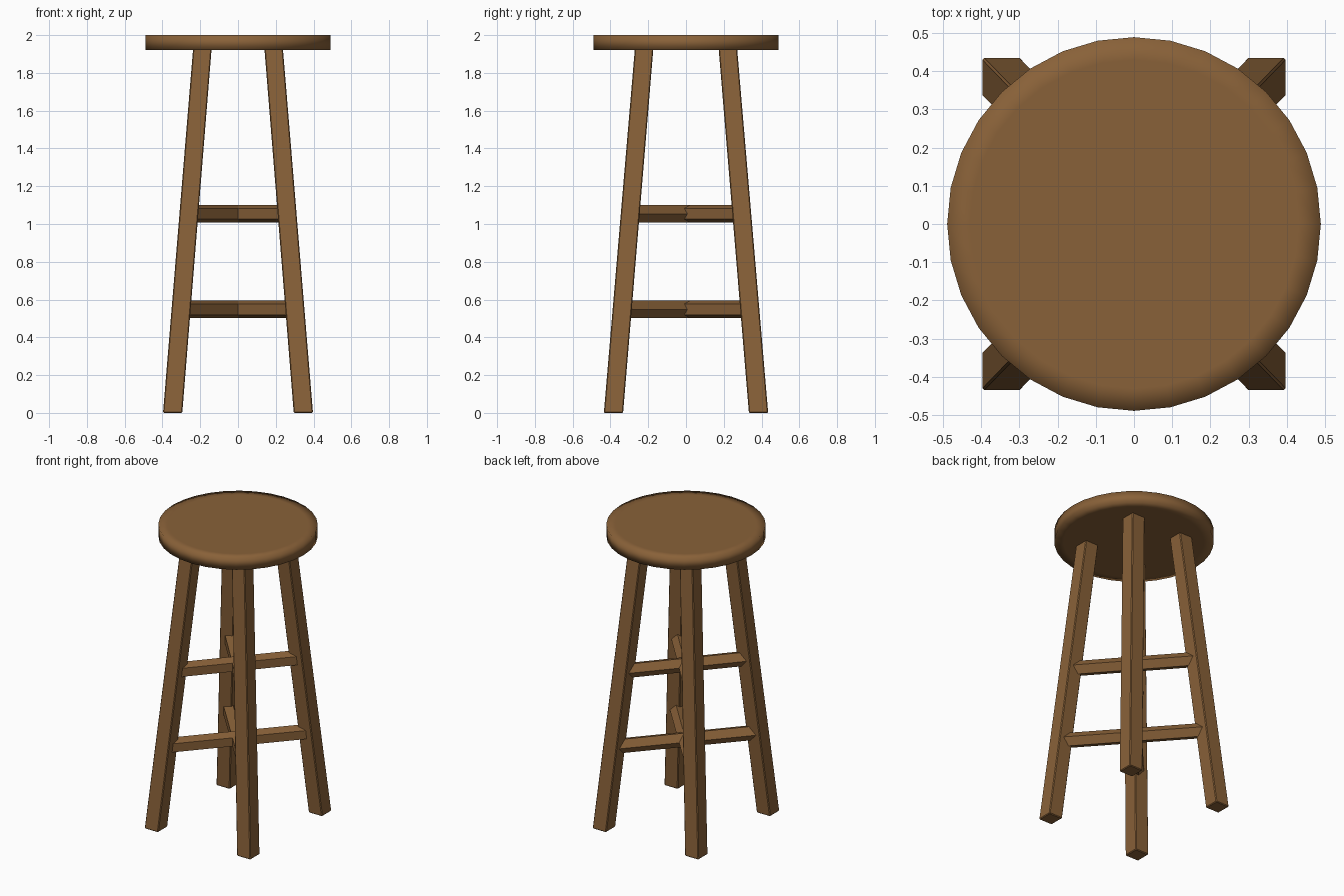
import bpy, bmesh
from math import pi, cos, sin
from mathutils import Vector

if "Cube" in bpy.data.objects:
    bpy.data.objects.remove(bpy.data.objects["Cube"])

wood = bpy.data.materials.new("wood")
wood.diffuse_color = (0.25, 0.12, 0.04, 1)
wood.use_nodes = True
wood.node_tree.nodes["Principled BSDF"].inputs["Base Color"].default_value = wood.diffuse_color


def finish(name, bm, smooth=False):
    bmesh.ops.recalc_face_normals(bm, faces=bm.faces)
    for f in bm.faces:
        f.smooth = smooth
    me = bpy.data.meshes.new(name)
    bm.to_mesh(me)
    bm.free()
    me.materials.append(wood)
    ob = bpy.data.objects.new(name, me)
    bpy.context.collection.objects.link(ob)
    return ob


def loft(bm, rings):
    """Bridge successive rings of points and cap both ends."""
    rows = [[bm.verts.new(p) for p in r] for r in rings]
    n = len(rows[0])
    for a, b in zip(rows, rows[1:]):
        for i in range(n):
            j = (i + 1) % n
            bm.faces.new((a[i], a[j], b[j], b[i]))
    bm.faces.new(rows[0])
    bm.faces.new(rows[-1])


# Seat: 32-sided disc, softly shaded rim
bm = bmesh.new()
loft(bm, [[(r * cos(2 * pi * i / 32), r * sin(2 * pi * i / 32), z) for i in range(32)]
          for r, z in ((0.43, 1.92), (0.489, 1.92), (0.489, 2.0), (0.43, 2.0))])
finish("seat", bm, smooth=True)


# Splayed square legs
FOOT, TOP, H = Vector((0.346, 0.384, 0)), Vector((0.189, 0.222, 1.925)), 1.925


def leg_centre(z):
    return FOOT.lerp(TOP, z / H)


corners = ((-1, -1), (1, -1), (1, 1), (-1, 1))
names = ("front_left_leg", "front_right_leg", "back_right_leg", "back_left_leg")
for name, (sx, sy) in zip(names, corners):
    bm = bmesh.new()
    rings = []
    for c, h in ((FOOT, 0.051), (TOP, 0.049)):
        rings.append([(sx * c.x + h * a, sy * c.y + h * b, c.z) for a, b in corners])
    loft(bm, rings)
    leg = finish(name, bm)
    bev = leg.modifiers.new("soft_edges", 'BEVEL')
    bev.width = 0.005
    bev.segments = 1

# Five-sided diagonal stretchers crossing at the centre on two levels
for level, z in (("lower", 0.548), ("upper", 1.054)):
    c = leg_centre(z)
    for side, s in (("left_to_right", 1), ("right_to_left", -1)):
        end = Vector((s * c.x, c.y, 0))
        ridge = Vector((-s * c.y, c.x, 0)).normalized() * s
        if s < 0:
            ridge = Vector((c.y, c.x, 0)).normalized()
        bm = bmesh.new()
        ring = [ridge * 0.049 * cos(2 * pi * i / 5) + Vector((0, 0, z + 0.049 * sin(2 * pi * i / 5)))
                for i in range(5)]
        loft(bm, [[p - end for p in ring], [p + end for p in ring]])
        finish(f"{level}_stretcher_{side}", bm)
